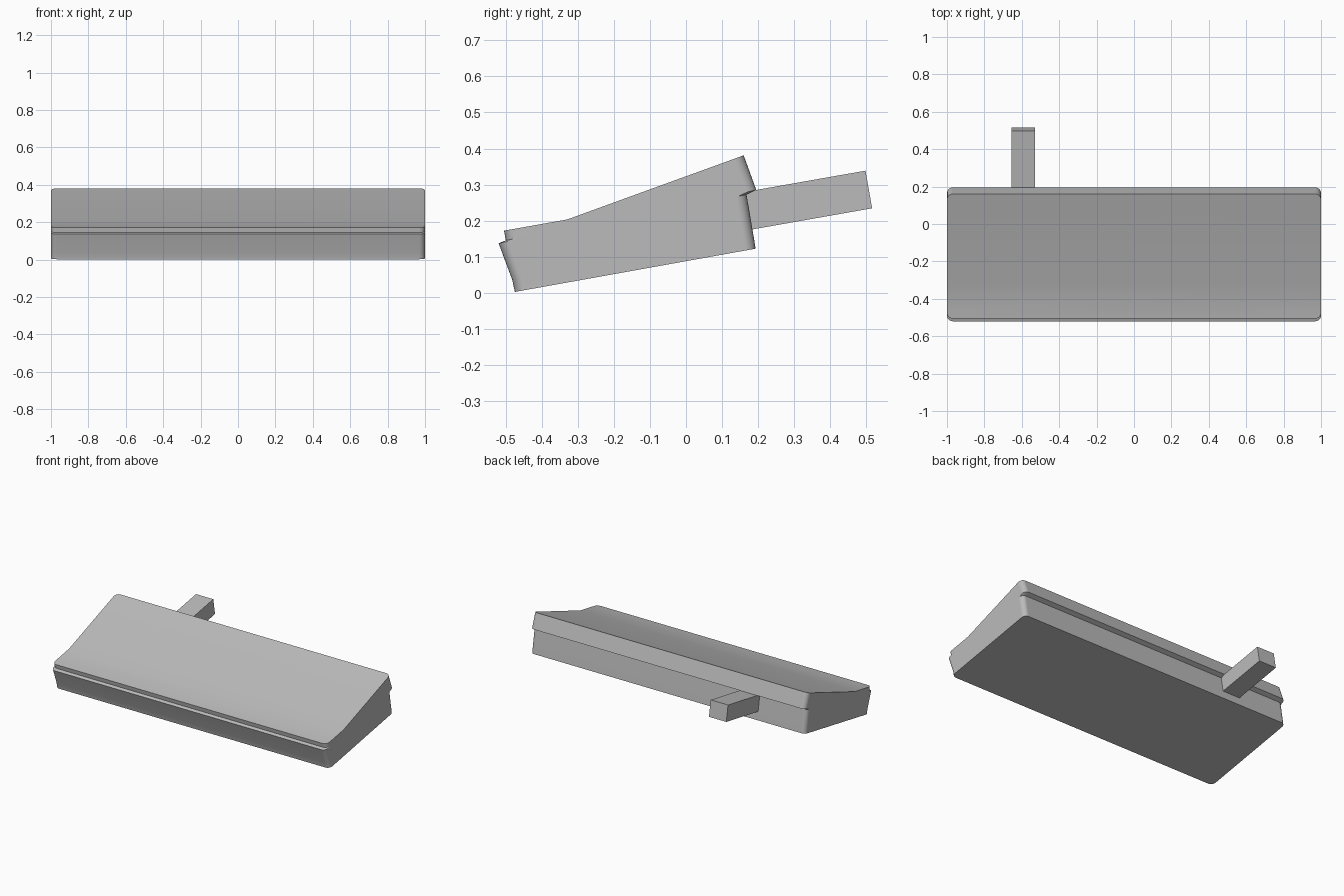
import bpy
import bmesh
from math import sin, cos, pi, radians
from mathutils import Matrix

cube = bpy.data.objects.get("Cube")
if cube:
    bpy.data.objects.remove(cube, do_unlink=True)

grey = bpy.data.materials.new("plain_grey")
grey.use_nodes = True
colour = (0.5, 0.5, 0.5, 1)
grey.diffuse_color = colour
grey.node_tree.nodes["Principled BSDF"].inputs["Base Color"].default_value = colour

RADIUS, STEPS, KINK = 0.03, 6, -0.33


def make_object(name, bm):
    bmesh.ops.recalc_face_normals(bm, faces=bm.faces[:])
    mesh = bpy.data.meshes.new(name)
    bm.to_mesh(mesh)
    bm.free()
    mesh.materials.append(grey)
    obj = bpy.data.objects.new(name, mesh)
    bpy.context.collection.objects.link(obj)
    return obj


def half_outline(front, back, rise):
    """Right half of a rounded outline, front to back, on a tilted plane."""
    (yf, zf), (yb, zb) = front, back
    arc = [(1 - RADIUS + RADIUS * sin(a), RADIUS * (1 - cos(a)))
           for a in (pi / 2 * i / STEPS for i in range(STEPS + 1))]
    flat = [(x, yf + d) for x, d in arc] + [(1, KINK)]
    flat += [(x, yb - d) for x, d in reversed(arc)]
    points = []
    for x, y in flat:
        z = zf + (zb - zf) * (y - yf) / (yb - yf)
        # lower the surface around the crease
        z -= rise * min((y - yf) / (KINK - yf), (yb - y) / (yb - KINK))
        points.append((x, y, z))
    return points


# Body: stacked outlines with a stepped seam and a creased top
levels = [
    ((-0.475, 0.002), (0.193, 0.122), 0),
    ((-0.482, 0.035), (0.190, 0.142), 0),
    ((-0.520, 0.137), (0.168, 0.272), 0),
    ((-0.500, 0.145), (0.195, 0.285), 0),
    ((-0.505, 0.172), (0.160, 0.381), 0.024),
]
bm = bmesh.new()
rings = []
for level in levels:
    half = half_outline(*level)
    full = half + [(-x, y, z) for x, y, z in reversed(half)]
    rings.append([bm.verts.new(p) for p in full])
count = len(rings[0])
for low, high in zip(rings, rings[1:]):
    for i in range(count):
        j = (i + 1) % count
        bm.faces.new((low[i], low[j], high[j], high[i]))
bm.faces.new(rings[0])
mid = STEPS + 1
top = rings[-1]
bm.faces.new(top[mid:count - mid])
bm.faces.new(top[:mid + 1] + top[count - mid - 1:])
body = make_object("wedge_body", bm)

bpy.ops.object.select_all(action="DESELECT")
body.select_set(True)
bpy.context.view_layer.objects.active = body
bpy.ops.object.shade_smooth_by_angle(angle=radians(30))
weighted = body.modifiers.new("even_shading", "WEIGHTED_NORMAL")
weighted.keep_sharp = True

# Plug: tilted block sticking out of the back
bm = bmesh.new()
bmesh.ops.create_cube(bm, size=1)
bm.transform(Matrix.Translation((-0.592, 0.33, 0.255))
             @ Matrix.Rotation(radians(10), 4, "X")
             @ Matrix.Diagonal((0.126, 0.36, 0.106, 1)))
make_object("rear_plug", bm)
